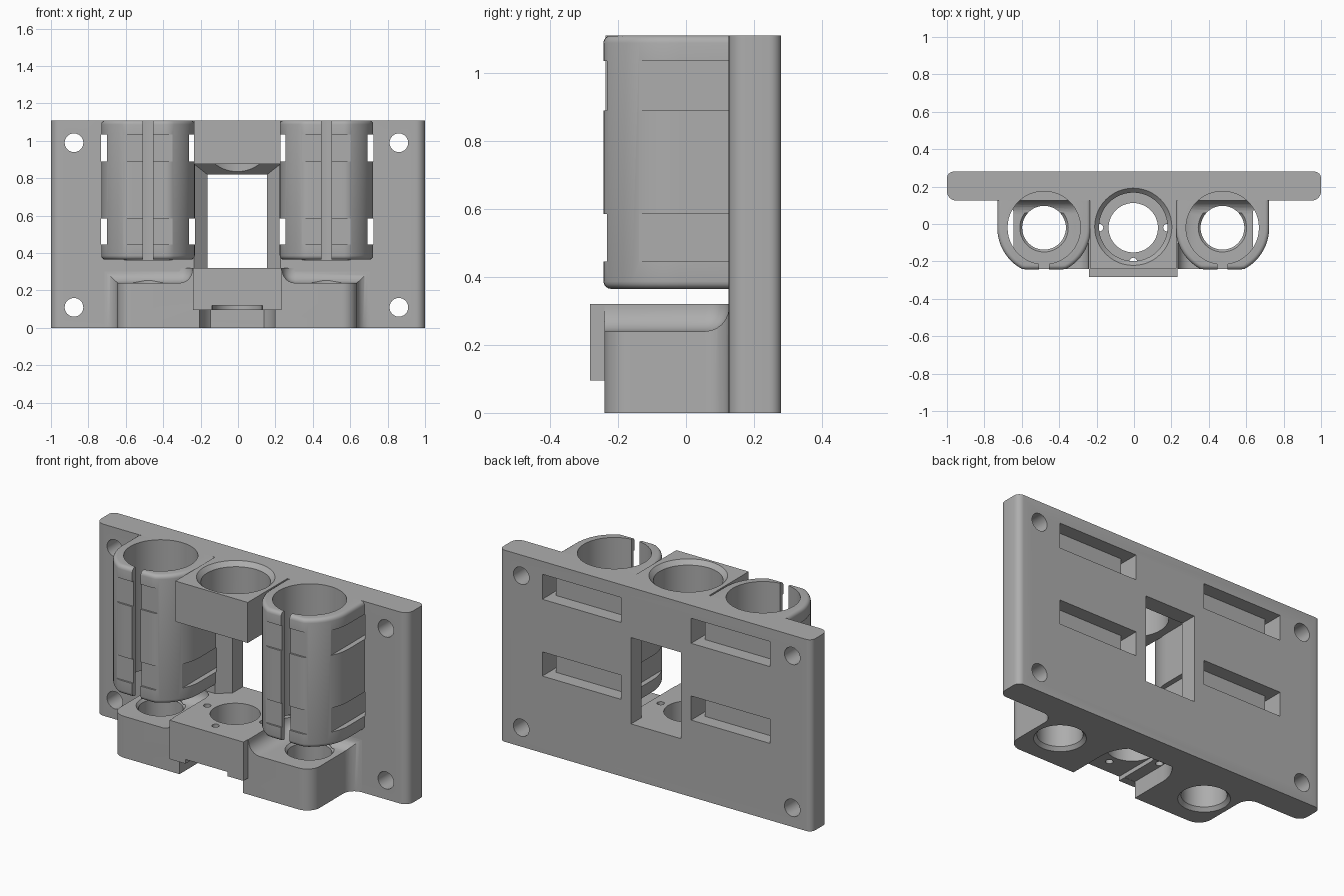
import bpy, bmesh
from math import sin, cos, pi, radians

cube = bpy.data.objects.get("Cube")
if cube:
    bpy.data.objects.remove(cube, do_unlink=True)

grey = bpy.data.materials.new("plain grey")
grey.use_nodes = True
grey.diffuse_color = (0.42, 0.42, 0.42, 1)
grey.node_tree.nodes["Principled BSDF"].inputs["Base Color"].default_value = (0.42, 0.42, 0.42, 1)

CX, CY = -0.004, -0.02        # centre of the middle bore
ROD = 0.477                   # rod distance from the middle
TOP, FACE, BACK = 1.11, 0.125, 0.28
TIES = ((0.445, 0.585), (0.89, 1.035))


def loft(name, a, b, round_edge=None, radius=0, steps=4):
    """Solid between two matching loops of 3D points, with optional rounded edges."""
    bm = bmesh.new()
    va, vb = [bm.verts.new(p) for p in a], [bm.verts.new(p) for p in b]
    bm.faces.new(va[::-1])
    bm.faces.new(vb)
    for i in range(len(a)):
        j = (i + 1) % len(a)
        bm.faces.new((va[i], va[j], vb[j], vb[i]))
    bmesh.ops.recalc_face_normals(bm, faces=bm.faces)
    if round_edge:
        edges = [e for e in bm.edges if round_edge(e.verts[0].co, e.verts[1].co)]
        bmesh.ops.bevel(bm, geom=edges, offset=radius, segments=steps, profile=0.5, affect='EDGES')
    mesh = bpy.data.meshes.new(name)
    bm.to_mesh(mesh)
    bm.free()
    mesh.materials.append(grey)
    ob = bpy.data.objects.new(name, mesh)
    bpy.context.collection.objects.link(ob)
    return ob


def prism(name, pts, z0, z1, **kw):
    return loft(name, [(x, y, z0) for x, y in pts], [(x, y, z1) for x, y in pts], **kw)


def box(name, x0, x1, y0, y1, z0, z1, **kw):
    return prism(name, [(x0, y0), (x1, y0), (x1, y1), (x0, y1)], z0, z1, **kw)


def arc(cx, cy, r, start, end, n=12):
    angles = [radians(start + (end - start) * i / n) for i in range(n + 1)]
    return [(cx + r * cos(t), cy + r * sin(t)) for t in angles]


def cone(x, y, r0, r1, z0, z1, n=48):
    ring = [(cos(2 * pi * i / n), sin(2 * pi * i / n)) for i in range(n)]
    return loft("cutter", [(x + r0 * c, y + r0 * s, z0) for c, s in ring],
                [(x + r1 * c, y + r1 * s, z1) for c, s in ring])


def cut(cutter, *targets):
    cutter.hide_render = True
    for ob in targets:
        mod = ob.modifiers.new("cut", 'BOOLEAN')
        mod.operation, mod.solver, mod.object = 'DIFFERENCE', 'EXACT', cutter
        bpy.context.view_layer.objects.active = ob
        bpy.ops.object.modifier_apply(modifier=mod.name)
    bpy.data.objects.remove(cutter, do_unlink=True)


def mirrored(half):
    return half + [(-x, y) for x, y in reversed(half)]


# Back plate with rounded ends
plate = prism("back_plate", mirrored(arc(0.95, FACE + 0.05, 0.05, -90, 0, 6)
                                     + arc(0.965, BACK - 0.035, 0.035, 0, 90, 6)), 0, TOP)

# Central window, flared towards the front at its sides and top
cut(box("cutter", CX - 0.16, CX + 0.16, 0, 0.4, 0.32, 0.82), plate)
flare = []
for y, w, top in ((FACE - 0.03, 0.265, 0.903), (FACE + 0.06, 0.16, 0.82)):
    flare.append([(CX - w, y, 0.32), (CX + w, y, 0.32), (CX + w, y, top), (CX - w, y, top)])
cut(loft("cutter", *flare), plate)

# Corner screw holes
for x in (-0.877, 0.86):
    for z in (0.11, 0.99):
        ring = arc(x, z, 0.05, 0, 345, 23)
        cut(loft("cutter", [(a, 0, b) for a, b in ring], [(a, 0.4, b) for a, b in ring]), plate)

# Upper middle holder
holder = box("middle_holder", CX - 0.232, CX + 0.232, -0.237, FACE, 0.875, TOP)
cut(cone(CX, CY + 0.005, 0.183, 0.183, 0.6, 1.3), holder, plate)
cut(cone(CX, CY + 0.005, 0.183, 0.207, TOP - 0.025, TOP + 0.0005), holder, plate)


# Bearing sleeves with front slit and tie grooves
def end_rim(a, b):
    return abs(a.z - b.z) < 0.001 and not (a.y > FACE - 0.01 and b.y > FACE - 0.01)


sleeves = []
for side, s in (("right", -1), ("left", 1)):
    x = CX + s * ROD
    outline = [(x + 0.25, FACE)] + [(px, max(py, -0.243)) for px, py in arc(x, CY, 0.25, 0, -180, 32)]
    outline.append((x - 0.25, FACE))
    sleeve = prism(side + "_bearing_sleeve", outline, 0.365, TOP, round_edge=end_rim, radius=0.022)
    cut(cone(x, CY, 0.195, 0.195, 0.362, 1.3), sleeve, plate)
    cut(box("cutter", x - 0.027, x + 0.027, -0.4, CY - 0.1, 0.2, 1.3), sleeve)
    for z0, z1 in TIES:
        for d in (-0.236, 0.236):
            cut(box("cutter", x + d - 0.016, x + d + 0.016, -0.3, 0.4, z0, z1), sleeve, plate)
        cut(box("cutter", x - 0.3, x + 0.3, -0.3, -0.233, z0, z1), sleeve)
        cut(box("cutter", x - 0.25, x + 0.25, 0.2, 0.4, z0, z1), plate)
    sleeves.append(sleeve)

# Base block with rounded front corners and flared roots
half = arc(0.56, -0.16, 0.08, -90, 0, 8) + arc(0.71, FACE - 0.07, 0.07, 180, 90, 8)
base = prism("base_block", [(x + CX, y) for x, y in mirrored(half)], 0, 0.32)
lug = box("front_lug", CX - 0.237, CX + 0.237, -0.283, -0.24, 0.095, 0.32)

# Lowered pockets under the sleeves, with hollow corners
for s in (-1, 1):
    wall, back = CX + s * 0.24, FACE + 0.001

    def hollow(a, b):
        on_wall = abs(a.x - wall) < 0.001 and abs(b.x - wall) < 0.001
        on_back = a.y > FACE and b.y > FACE
        on_floor = a.z < 0.3 and b.z < 0.3
        return on_wall + on_back + on_floor == 2 and not (a.z > 0.3 and b.z > 0.3)

    xs = sorted((wall, s * 0.9))
    cut(box("cutter", *xs, -0.4, back, 0.24, 0.5, round_edge=hollow, radius=0.07, steps=6), base)
    x = CX + s * ROD
    cut(cone(x, CY, 0.117, 0.117, -0.1, 0.5), base)
    cut(cone(x, CY, 0.135, 0.117, -0.001, 0.02), base)
    cut(cone(x, CY, 0.117, 0.13, 0.225, 0.2405), base)

# Motor cavity open to the front, shaft hole and four small screw holes
cavity = arc(CX, CY, 0.203, 0, 180, 24) + [(CX - 0.203, -0.4), (CX + 0.203, -0.4)]
cut(prism("cutter", cavity, -0.1, 0.096), base)
cut(box("cutter", CX - 0.135, CX + 0.135, -0.4, CY, -0.1, 0.12), base, lug)
cut(cone(CX, CY, 0.132, 0.132, -0.1, 0.5), base)
for k in range(4):
    cut(cone(CX + 0.18 * cos(k * pi / 2), CY + 0.18 * sin(k * pi / 2), 0.02, 0.02, -0.1, 0.5, 16), base)

# Smooth curved walls, keep machined edges sharp
bpy.ops.object.select_all(action='DESELECT')
for ob in [plate, holder, base, lug] + sleeves:
    ob.select_set(True)
bpy.context.view_layer.objects.active = plate
bpy.ops.object.shade_smooth_by_angle(angle=radians(30))
